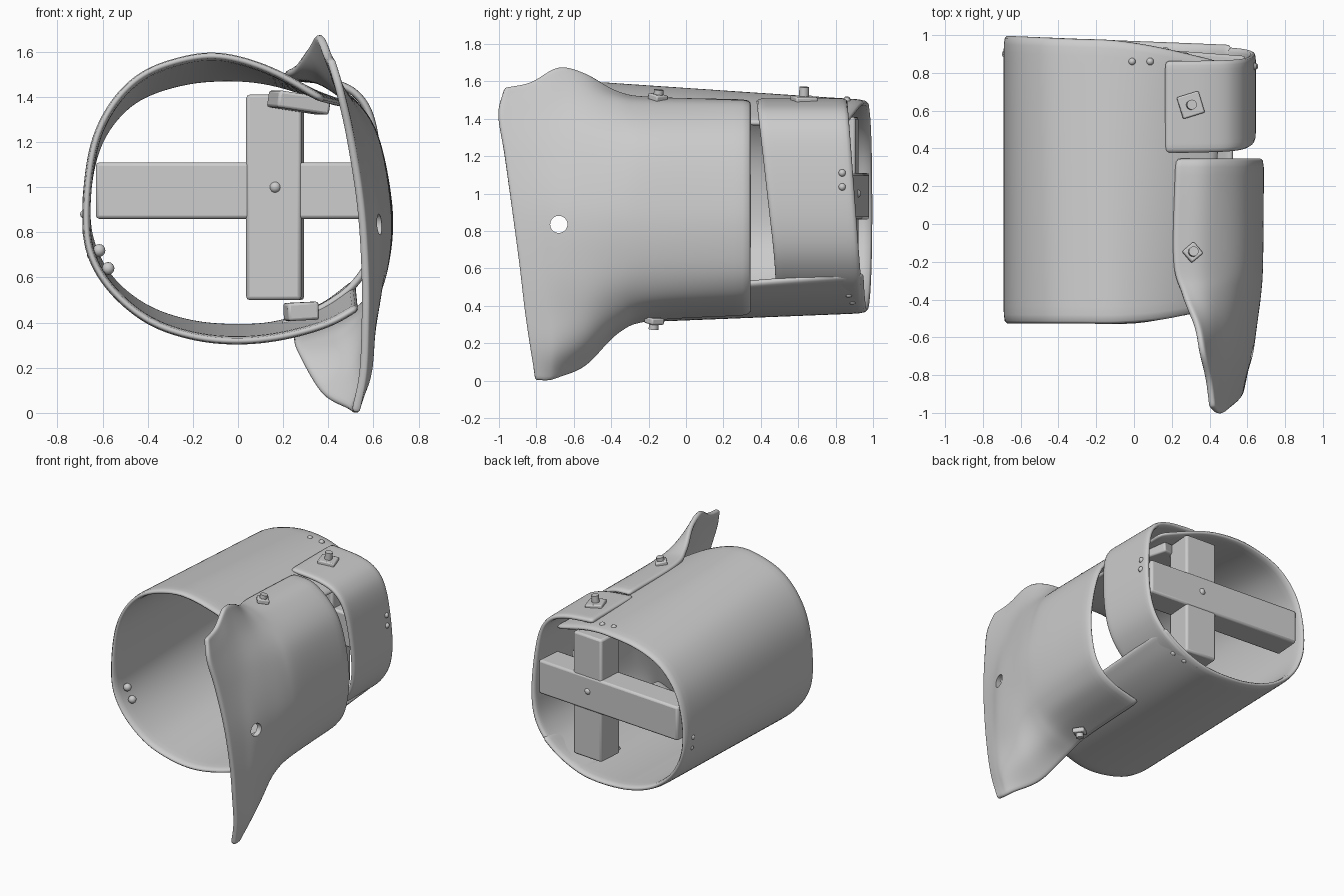
import bpy, math
from mathutils import Vector, Euler

if "Cube" in bpy.data.objects:
    bpy.data.objects.remove(bpy.data.objects["Cube"])


def smooth_path(pts, n):
    """Catmull-Rom curve through pts, n samples per span."""
    p = [2 * pts[0] - pts[1]] + list(pts) + [2 * pts[-1] - pts[-2]]
    out = []
    for i in range(1, len(p) - 2):
        a, b, c, d = p[i - 1:i + 3]
        for k in range(n):
            t = k / n
            out.append(0.5 * (2 * b + (c - a) * t + (2 * a - 5 * b + 4 * c - d) * t * t
                              + (3 * b - a - 3 * c + d) * t ** 3))
    return out + [pts[-1]]


def sheet(name, rows, across, along, thick):
    """Curved sheet metal lofted through rows of points (outer face)."""
    rows = [smooth_path([Vector(p) for p in r], across) for r in rows]
    cols = [smooth_path(list(c), along) for c in zip(*rows)]
    m = len(cols[0])
    verts = [v for c in cols for v in c]
    faces = [(i * m + j, (i + 1) * m + j, (i + 1) * m + j + 1, i * m + j + 1)
             for i in range(len(cols) - 1) for j in range(m - 1)]
    me = bpy.data.meshes.new(name)
    me.from_pydata(verts, [], faces)
    ob = bpy.data.objects.new(name, me)
    bpy.context.collection.objects.link(ob)
    s = ob.modifiers.new("Thickness", 'SOLIDIFY')
    s.thickness, s.offset = thick, -1
    sub = ob.modifiers.new("Rounded rim", 'SUBSURF')
    sub.levels = sub.render_levels = 1
    me.polygons.foreach_set("use_smooth", [True] * len(faces))
    return ob


def block(name, loc, size, rot=(0, 0, 0), bevel=0.012):
    bpy.ops.mesh.primitive_cube_add(size=1, location=loc, rotation=rot)
    ob = bpy.context.object
    ob.name, ob.scale = name, size
    bpy.ops.object.transform_apply(location=False, rotation=False, scale=True)
    b = ob.modifiers.new("Bevel", 'BEVEL')
    b.width, b.segments = bevel, 2
    bpy.ops.object.shade_smooth_by_angle()
    return ob


def bolt(name, loc, size, height, stud, rot):
    """Square nut with a round stud along its own z axis."""
    block(name + "_nut", loc, (size, size, height), rot, 0.008)
    up = Euler(rot).to_matrix() @ Vector((0, 0, height / 2 + stud / 2))
    bpy.ops.mesh.primitive_cylinder_add(vertices=20, radius=0.026, depth=stud,
                                        location=Vector(loc) + up, rotation=rot)
    bpy.context.object.name = name + "_stud"
    bpy.ops.object.shade_smooth_by_angle()


def rivet(name, loc, r=0.02):
    bpy.ops.mesh.primitive_uv_sphere_add(segments=14, ring_count=8, radius=r, location=loc)
    bpy.context.object.name = name
    bpy.ops.object.shade_smooth()


# Main shell: open ring from lower right, round the left, to upper right
front = [(.54, .45), (.4, .375), (.2, .32), (0, .30), (-.2, .32), (-.4, .39), (-.57, .53),
         (-.67, .7), (-.69, .9), (-.66, 1.17), (-.58, 1.36), (-.45, 1.5), (-.28, 1.575),
         (-.08, 1.6), (.15, 1.535), (.39, 1.40)]
back = [(.53, .565), (.39, .46), (.2, .38), (0, .36), (-.22, .38), (-.42, .45), (-.58, .58),
        (-.67, .75), (-.69, .93), (-.66, 1.13), (-.59, 1.28), (-.47, 1.4), (-.3, 1.47),
        (-.1, 1.5), (.15, 1.485), (.49, 1.38)]
sheet("main_shell",
      [[(x, -.53 + max(0, x - .05) * .2, z) for x, z in front],
       [(x, 1.0 - .05 * (x + .69) / 1.3 - (.2 * max(0, x) if z > 1 else 0), z)
        for x, z in back]], 4, 16, 0.036)

# Face plate: hugs the shell at the rear and flares into a tall guard in front
plate = [
    (-1.0, [(.43, 1.57), (.47, 1.43), (.515, 1.22), (.56, .92), (.58, .62), (.58, .37), (.57, .17), (.54, 0)]),
    (-.83, [(.41, 1.60), (.46, 1.46), (.53, 1.23), (.59, .92), (.605, .62), (.60, .37), (.585, .16), (.53, -.005)]),
    (-.68, [(.375, 1.68), (.44, 1.51), (.54, 1.25), (.62, .92), (.63, .62), (.61, .37), (.585, .16), (.50, .01)]),
    (-.53, [(.34, 1.645), (.435, 1.50), (.56, 1.27), (.645, .92), (.645, .62), (.61, .39), (.54, .20), (.38, .075)]),
    (-.36, [(.26, 1.55), (.41, 1.485), (.58, 1.28), (.67, .92), (.655, .62), (.59, .43), (.47, .30), (.27, .25)]),
    (-.18, [(.21, 1.52), (.40, 1.475), (.60, 1.28), (.68, .92), (.665, .64), (.59, .46), (.46, .37), (.25, .315)]),
    (.35, [(.22, 1.505), (.41, 1.475), (.60, 1.28), (.685, .92), (.665, .64), (.59, .485), (.46, .40), (.25, .345)]),
]
front_y = [-.97, -1.005, -.975, -.935, -.895, -.865, -.835, -.805]
rows = []
for k, (y, sec) in enumerate(plate):
    ys = front_y if k == 0 else [y + .09 * i / 7 for i in range(8)] if k == 1 else [y] * 8
    rows.append([(x, yy, z) for (x, z), yy in zip(sec, ys)])
guard = sheet("face_plate", rows, 6, 6, 0.036)

# Round hole through the face plate
bpy.ops.mesh.primitive_cylinder_add(vertices=32, radius=.046, depth=.4,
                                    location=(.62, -.68, .835), rotation=(0, math.pi / 2, 0))
cutter = bpy.context.object
cutter.name = "hole_cutter"
cutter.hide_render = True
cut = guard.modifiers.new("Hole", 'BOOLEAN')
cut.object, cut.operation, cut.solver = cutter, 'DIFFERENCE', 'EXACT'
bpy.context.view_layer.objects.active = guard
for m in list(guard.modifiers):
    bpy.ops.object.modifier_apply(modifier=m.name)
bpy.data.objects.remove(cutter)

# Rear strap: overlaps the shell on top and runs down into it below
strap = [(.165, 1.51), (.4, 1.485), (.54, 1.42), (.615, 1.27), (.645, .95), (.62, .72),
         (.53, .562), (.39, .456), (.2, .376)]
sheet("rear_strap",
      [[(x, .375 + .1 * min(1, (1.51 - z) / .9), z) for x, z in strap],
       [(x, .865 + .085 * (1.51 - z) / 1.15, z) for x, z in strap]], 6, 10, 0.034)

# Crossed wooden beams inside the back, turned slightly to follow the slanted rim
turn = (0, 0, -.075)
block("cross_beam", (-.02, .835, .985), (1.21, .2, .25), turn, .015)
block("upright_beam", (.165, .815, .955), (.245, .2, .91), turn, .015)
for y in (.725, .91):
    rivet("beam_peg", (.165, y, 1.0), .026)

# Bolts holding plate and strap
bolt("strap_bolt", (.3, .63, 1.5), .12, .04, .05, (0, .1, .3))
bolt("plate_top_bolt", (.31, -.15, 1.513), .08, .035, .025, (0, .2, .7))
bolt("plate_bottom_bolt", (.34, -.17, .32), .08, .035, .03, (math.pi, .15, .6))
block("strap_inner_nut", (.27, .63, 1.375), (.24, .2, .075), (0, .15, .25))
block("plate_inner_nut", (.28, -.15, .45), (.14, .12, .08), (0, -.05, .2))

# Pairs of small rivets
for name, a, b in [("top_rivet", (-.01, .86, 1.5), (.085, .86, 1.495)),
                   ("strap_rivet", (.632, .835, 1.11), (.638, .835, 1.035)),
                   ("bottom_rivet", (.38, .87, .462), (.30, .89, .425)),
                   ("rear_left_rivet", (-.67, .9, .80), (-.68, .9, .88)),
                   ("front_left_rivet", (-.61, -.42, .62), (-.65, -.42, .70))]:
    rivet(name, a)
    rivet(name, b)
# Inside heads of the front left rivets
for x, z in [(-.575, .64), (-.615, .72)]:
    rivet("inner_left_rivet", (x, -.42, z), .028)
